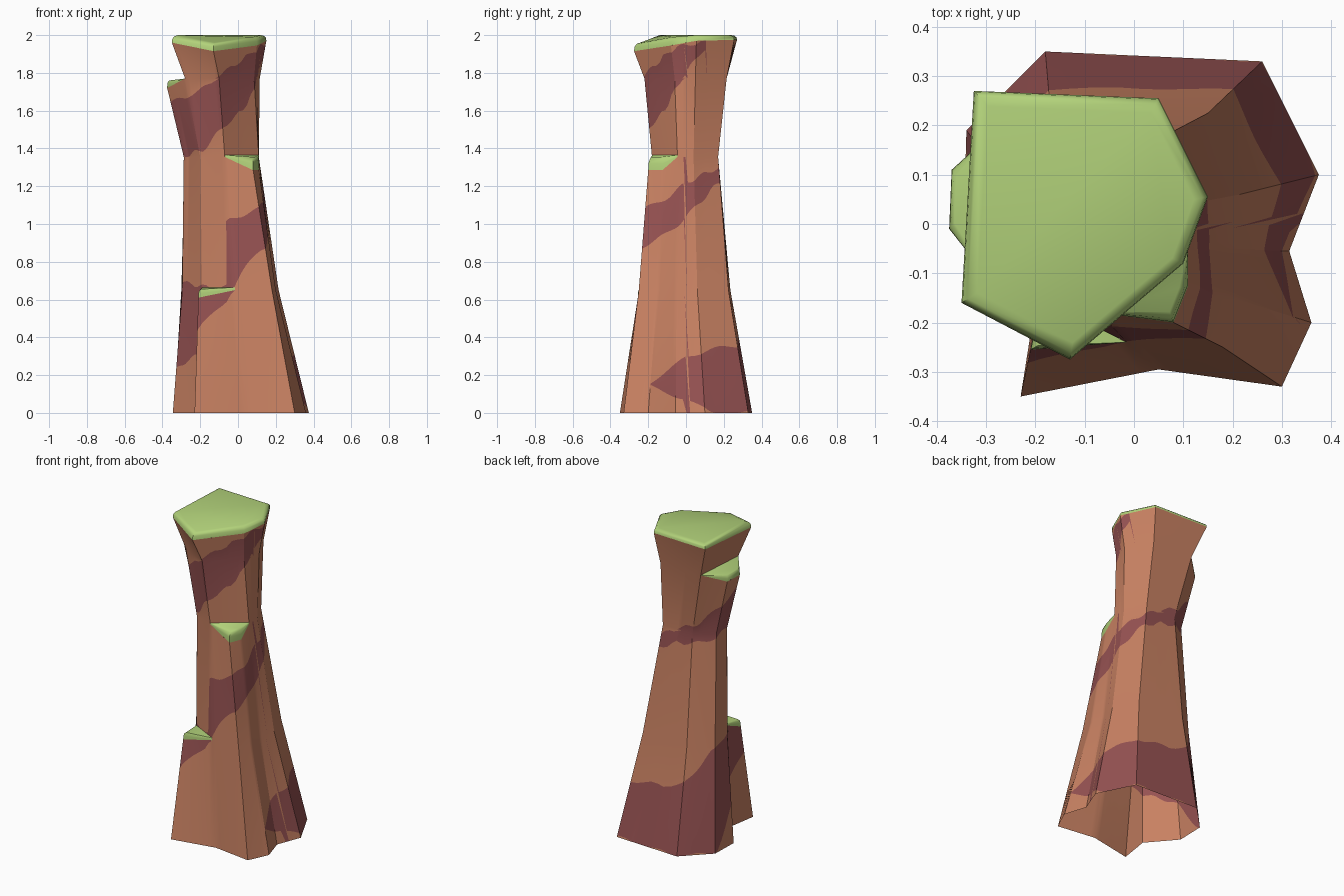
import bpy, bmesh, math
from mathutils import Vector

if "Cube" in bpy.data.objects:
    bpy.data.objects.remove(bpy.data.objects["Cube"])


def material(name, rgb):
    lin = [((c / 255 + 0.055) / 1.055) ** 2.4 for c in rgb]
    m = bpy.data.materials.new(name)
    m.diffuse_color = (*lin, 1)
    m.use_nodes = True
    m.node_tree.nodes["Principled BSDF"].inputs["Base Color"].default_value = m.diffuse_color
    return m


ROCK = material("orange rock", (200, 129, 98))
BAND = material("dark red rock", (150, 82, 82))
MOSS = material("green moss", (178, 210, 122))

# Vertical corner lines of the pillar, counter-clockwise; short ones end at a ledge
LEVELS = [0, 0.65, 1.355, 1.77, 1.975]
LINES = [
    [(-.23, -.35), (-.21, -.255)],
    [(.05, -.295), (-.015, -.24), (-.07, -.18), (-.10, -.22), (-.13, -.275)],
    [(.30, -.33), (.18, -.25), (.08, -.20)],
    [(.36, -.20), (.20, -.15), (.11, -.125)],
    [(.315, -.055), (.19, -.05), (.11, -.045), (.085, -.06), (.10, -.08)],
    [(.375, .10), (.215, .06), (.11, .04), (.115, .05), (.15, .055)],
    [(.26, .33), (.15, .225), (.045, .17), (.03, .215), (.05, .255)],
    [(-.18, .35), (-.17, .235), (-.165, .17), (-.255, .215), (-.325, .27)],
    [(-.34, .19), (-.30, .135), (-.28, .093), (-.37, .11)],
    [(-.345, .01), (-.295, 0), (-.287, -.005), (-.375, -.01)],
    [(-.20, -.16), (-.19, -.15), (-.20, -.13), (-.28, -.13), (-.35, -.16)],
]
# Ledge rims droop below their level
DROOP = {(0, 1): .61, (2, 2): 1.285, (3, 2): 1.285, (8, 3): 1.72, (9, 3): 1.72,
         (1, 4): 1.915, (10, 4): 1.96, (4, 4): 1.945, (5, 4): 1.97}


def pt(line, lev):
    return Vector((*LINES[line][lev], DROOP.get((line, lev), LEVELS[lev])))


# Helical dark band: (angle in degrees, lower z, upper z)
HELIX = [(-30, .15, .15), (-24, .13, .18), (0, .07, .30), (18, 0, .33), (50, 0, .36), (110, 0, .41),
         (147, 0, .62), (165, .12, .67), (180, .25, .69), (227, .32, .67),
         (243, .47, .66), (268, .60, .67), (273, .64, 1.02), (306, .87, 1.08),
         (335, .95, 1.15), (360, 1.04, 1.22), (405, 1.19, 1.28), (450, 1.27, 1.35),
         (495, 1.30, 1.43), (540, 1.36, 1.64), (585, 1.39, 1.70), (630, 1.54, 1.82),
         (675, 1.63, 1.90), (720, 1.80, 1.95), (755, 1.95, 1.97)]


def band_at(p, turn):
    a = math.degrees(math.atan2(p.y, p.x + .05)) % 360 + 360 * turn
    for (a0, l0, h0), (a1, l1, h1) in zip(HELIX, HELIX[1:]):
        if a0 <= a <= a1:
            t = (a - a0) / (a1 - a0)
            w = .012 * math.sin(math.radians(a * 9))
            return l0 + (l1 - l0) * t + w, h0 + (h1 - h0) * t - w
    return None


def breaks(lo, hi):
    """Fractions up a strip where the band starts and stops."""
    out = [0.0]
    for turn in (-1, 0, 1, 2):
        for side in (0, 1):
            t = 0.5
            for _ in range(4):
                b = band_at(lo.lerp(hi, t), turn)
                if b is None:
                    t = out[-1]
                    break
                t = min(1, max(0, (b[side] - lo.z) / (hi.z - lo.z)))
            out.append(max(t, out[-1]))
    return out + [1.0]


def finish(bm, name, mats, angle):
    me = bpy.data.meshes.new(name)
    bm.to_mesh(me)
    bm.free()
    for m in mats:
        me.materials.append(m)
    ob = bpy.data.objects.new(name, me)
    bpy.context.collection.objects.link(ob)
    bpy.ops.object.select_all(action='DESELECT')
    ob.select_set(True)
    bpy.context.view_layer.objects.active = ob
    bpy.ops.object.shade_smooth_by_angle(angle=math.radians(angle))
    return ob


# Rock pillar, open underneath, cut along the band edges
bm = bmesh.new()
cache = {}


def vert(p):
    key = tuple(round(c, 4) for c in p)
    if key not in cache:
        cache[key] = bm.verts.new(key)
    return cache[key]


STRIPS = 8
for lev in range(4):
    ring = [i for i in range(11) if len(LINES[i]) > lev + 1]
    for i, j in zip(ring, ring[1:] + ring[:1]):
        cols = []
        for k in range(STRIPS + 1):
            lo = pt(i, lev).lerp(pt(j, lev), k / STRIPS)
            hi = pt(i, lev + 1).lerp(pt(j, lev + 1), k / STRIPS)
            cols.append([lo.lerp(hi, t) for t in breaks(lo, hi)])
        for c, d in zip(cols, cols[1:]):
            for n in range(len(c) - 1):
                vs = list(dict.fromkeys(vert(p) for p in (c[n], d[n], d[n + 1], c[n + 1])))
                if len(vs) > 2 and not bm.faces.get(vs):
                    bm.faces.new(vs).material_index = n % 2
finish(bm, "rock_pillar", [ROCK, BAND], 25)


# Moss caps: rounded outer rim, edges against the wall stay put
def moss(name, lines, lev, top, wall=(), rise=.045, inset=.2):
    rim = [pt(i, lev) for i in lines]
    mid = sum(rim, Vector()) / len(rim)
    bm = bmesh.new()
    rings = []
    for f, h in ((0, 0), (.07, .5), (.4, .85), (1, 1)):
        row = []
        for i, p in zip(lines, rim):
            z = min(top, p.z + rise)
            q = p.copy() if i in wall else p.lerp(mid, f * inset)
            q.z = p.z + (z - p.z) * h
            row.append(bm.verts.new(q))
        rings.append(row)
    n = len(rim)
    for a, b in zip(rings, rings[1:]):
        for k in range(n):
            m = (k + 1) % n
            bm.faces.new((a[k], a[m], b[m], b[k]))
    bm.faces.new(rings[-1])
    finish(bm, name, [MOSS], 50)


moss("top_moss", [1, 4, 5, 6, 7, 10], 4, 2.0, inset=.12)
moss("front_left_ledge_moss", [10, 0, 1], 1, .665, wall=(10, 1))
moss("front_right_ledge_moss", [1, 2, 3, 4], 2, 1.365, wall=(1, 4), rise=.07, inset=.35)
moss("left_ledge_moss", [7, 8, 9, 10], 3, 1.77, wall=(7, 10), rise=.04)
